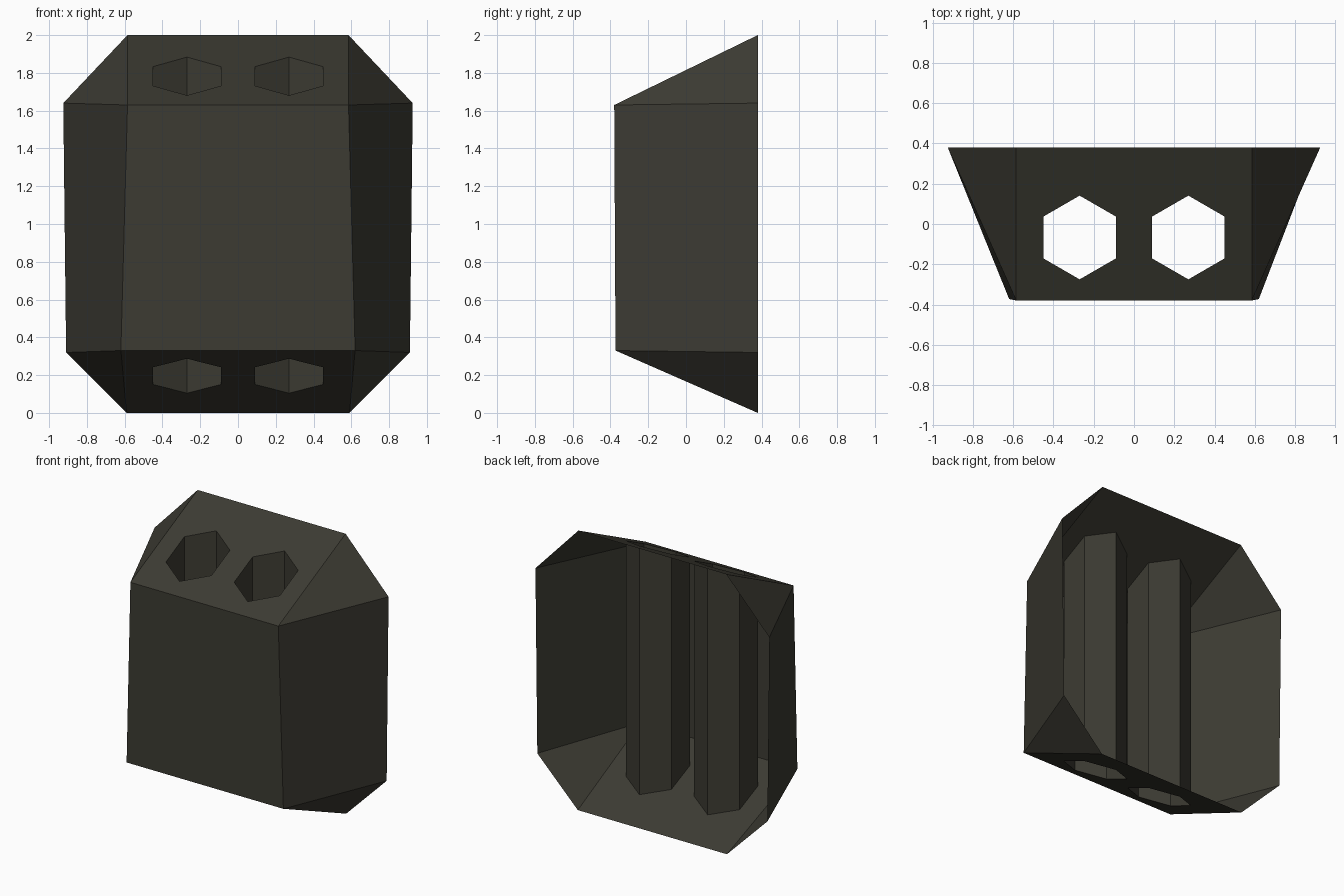
import bpy, bmesh, math

if "Cube" in bpy.data.objects:
    bpy.data.objects.remove(bpy.data.objects["Cube"])

mat = bpy.data.materials.new("dark olive grey")
mat.diffuse_color = (0.046, 0.044, 0.033, 1)
mat.use_nodes = True
mat.node_tree.nodes["Principled BSDF"].inputs["Base Color"].default_value = mat.diffuse_color


def make_object(name, bm):
    bmesh.ops.recalc_face_normals(bm, faces=bm.faces)
    mesh = bpy.data.meshes.new(name)
    bm.to_mesh(mesh)
    bm.free()
    obj = bpy.data.objects.new(name, mesh)
    bpy.context.collection.objects.link(obj)
    mesh.materials.append(mat)
    return obj


# Casing: small front rectangle flaring to a large back octagon
BACK = 0.38
bm = bmesh.new()
front = [bm.verts.new(p) for p in [(0.585, -0.38, 1.63), (0.62, -0.373, 0.33),
                                   (-0.62, -0.373, 0.33), (-0.585, -0.38, 1.63)]]
rim = [(0.585, 2.0), (0.925, 1.64), (0.91, 0.32), (0.59, 0.0)]
rim += [(-x, z) for x, z in reversed(rim)]
back = [bm.verts.new((x, BACK, z)) for x, z in rim]
bm.faces.new(front)
bm.faces.new(back)
for i in range(4):
    j = (i + 1) % 4
    bm.faces.new((front[i], back[2 * i], back[2 * i + 1]))            # corner
    bm.faces.new((front[i], back[2 * i + 1], back[(2 * i + 2) % 8], front[j]))  # side
casing = make_object("casing", bm)

# Two upright hexagonal bores through the sloped top and bottom
bm = bmesh.new()
for side in (-1, 1):
    made = bmesh.ops.create_cone(bm, cap_ends=True, segments=6,
                                 radius1=0.208, radius2=0.208, depth=3)["verts"]
    for v in made:
        a = math.atan2(v.co.y, v.co.x)
        a = math.radians(round(math.degrees(a) / 60) * 60 + 30) if abs(v.co.y) < 0.001 else a
    flat = max(abs(v.co.x) for v in made) < 0.2      # points already along y
    for v in made:
        x, y = (v.co.x, v.co.y) if flat else (-v.co.y, v.co.x)
        v.co.x = side * 0.27 + x
        v.co.y = y - 0.067
        v.co.z += 1
cutter = make_object("bore_cutter", bm)
cutter.hide_render = True

mod = casing.modifiers.new("bores", "BOOLEAN")
mod.operation = "DIFFERENCE"
mod.solver = "EXACT"
mod.object = cutter
bpy.context.view_layer.objects.active = casing
bpy.ops.object.modifier_apply(modifier=mod.name)
bpy.data.objects.remove(cutter)

# Open the back so the bore tubes show inside
bm = bmesh.new()
bm.from_mesh(casing.data)
rear = [f for f in bm.faces if all(v.co.y > BACK - 0.001 for v in f.verts)]
bmesh.ops.delete(bm, geom=rear, context="FACES")
bm.to_mesh(casing.data)
bm.free()
